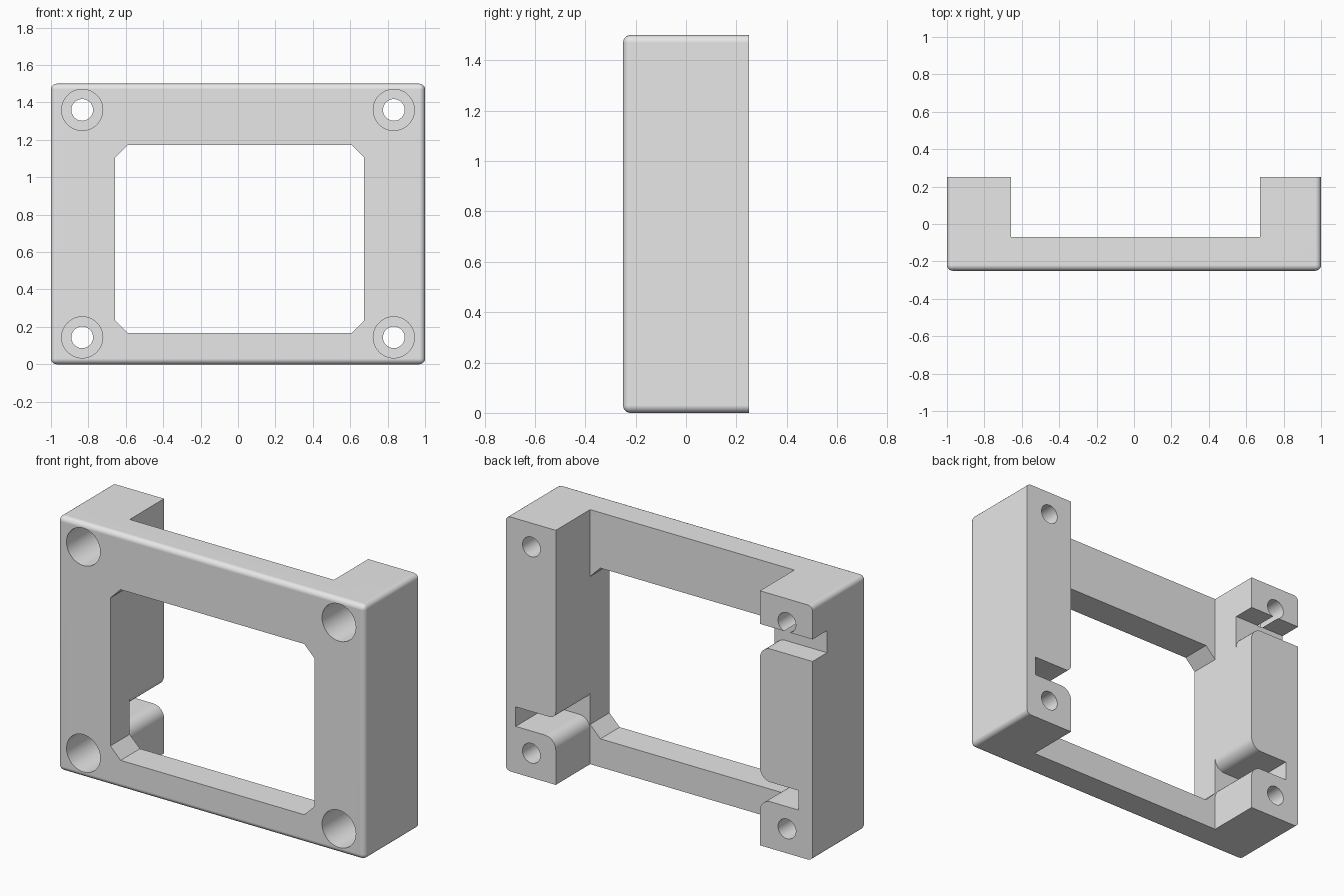
import bpy, bmesh, math

default = bpy.data.objects.get("Cube")
if default:
    bpy.data.objects.remove(default, do_unlink=True)

# Main dimensions
BACK, PLATE_BACK = 0.25, -0.07
HEIGHT = 1.5
LEFT_X, RIGHT_X = -0.657, 0.674      # inner faces of the two posts

grey = bpy.data.materials.new("light_grey")
grey.use_nodes = True
grey.diffuse_color = (0.8, 0.8, 0.8, 1)
grey.node_tree.nodes["Principled BSDF"].inputs["Base Color"].default_value = (0.8, 0.8, 0.8, 1)


def make_object(name, bm):
    bmesh.ops.recalc_face_normals(bm, faces=bm.faces)
    mesh = bpy.data.meshes.new(name)
    bm.to_mesh(mesh)
    bm.free()
    mesh.materials.append(grey)
    obj = bpy.data.objects.new(name, mesh)
    bpy.context.collection.objects.link(obj)
    return obj


def prism(name, outline, y0, y1):
    """Extrude an (x, z) outline along y."""
    bm = bmesh.new()
    face = bm.faces.new([bm.verts.new((x, y0, z)) for x, z in outline])
    ext = bmesh.ops.extrude_face_region(bm, geom=[face])
    verts = [g for g in ext["geom"] if isinstance(g, bmesh.types.BMVert)]
    bmesh.ops.translate(bm, verts=verts, vec=(0, y1 - y0, 0))
    return make_object(name, bm)


def circle(cx, cz, r, n=48):
    return [(cx + r * math.cos(math.tau * i / n), cz + r * math.sin(math.tau * i / n))
            for i in range(n)]


def rounded_corner(x, z, r, side, up):
    """Quarter round from the slot wall to the post's inner face."""
    if r == 0:
        return [(x, z)]
    angles = [math.pi / 2 * i / 8 for i in range(9)]
    return [(x + side * r * (math.sin(a) - 1), z + up * r * (1 - math.cos(a))) for a in angles]


def slot_outline(x_outer, x_inner, z0, z1, r_low, r_high):
    side = 1 if x_inner > x_outer else -1
    x_open = x_inner + side * 0.1
    low = rounded_corner(x_inner, z0, r_low, side, -1)
    high = rounded_corner(x_inner, z1, r_high, side, 1)
    return ([(x_outer, z0)] + low + [(x_open, z0 - r_low), (x_open, z1 + r_high)]
            + high[::-1] + [(x_outer, z1)])


def chamfered_rect(x0, x1, z0, z1, c):
    return [(x0 + c, z0), (x1 - c, z0), (x1, z0 + c), (x1, z1 - c),
            (x1 - c, z1), (x0 + c, z1), (x0, z1 - c), (x0, z0 + c)]


# Solid block, rounded on every edge except around the back face
bm = bmesh.new()
bmesh.ops.create_cube(bm, size=1)
for v in bm.verts:
    v.co = (v.co.x * 2, v.co.y * 2 * BACK, (v.co.z + 0.5) * HEIGHT)
edges = [e for e in bm.edges if any(v.co.y < 0 for v in e.verts)]
bmesh.ops.bevel(bm, geom=edges, offset=0.03, segments=5, profile=0.5, affect='EDGES')
frame = make_object("mounting_frame", bm)

# Open bay between the posts, and the window through the plate
cutters = [
    prism("bay_cutter", [(LEFT_X, -0.1), (RIGHT_X, -0.1), (RIGHT_X, 1.6), (LEFT_X, 1.6)],
          PLATE_BACK, 0.4),
    prism("window_cutter", chamfered_rect(LEFT_X, RIGHT_X, 0.167, 1.173, 0.067), -0.4, 0),
]

# Slots in the posts
cutters += [
    prism("left_slot_cutter", slot_outline(0.935, RIGHT_X, 0.275, 0.39, 0.07, 0.04),
          PLATE_BACK, 0.4),
    prism("right_slot_cutter", slot_outline(-0.91, LEFT_X, 0.275, 0.39, 0.07, 0.07),
          PLATE_BACK, 0.4),
    prism("right_notch_cutter", slot_outline(-1.1, LEFT_X, 1.175, 1.305, 0.07, 0),
          0.115, 0.4),
]

# Screw holes with deep counterbores from the front
for x in (-0.833, 0.833):
    for z in (0.144, 1.36):
        cutters.append(prism("counterbore_cutter", circle(x, z, 0.11), -0.4, 0.05))
        cutters.append(prism("screw_hole_cutter", circle(x, z, 0.058), -0.35, 0.4))

bpy.ops.object.select_all(action='DESELECT')
frame.select_set(True)
bpy.context.view_layer.objects.active = frame
for cutter in cutters:
    mod = frame.modifiers.new(cutter.name, 'BOOLEAN')
    mod.operation = 'DIFFERENCE'
    mod.solver = 'EXACT'
    mod.object = cutter
    bpy.ops.object.modifier_apply(modifier=mod.name)
    bpy.data.objects.remove(cutter, do_unlink=True)

# Smooth the rounds, keep the flats flat
bpy.ops.object.shade_smooth_by_angle(angle=math.radians(30))
weighted = frame.modifiers.new("flat_faces", 'WEIGHTED_NORMAL')
weighted.keep_sharp = True
